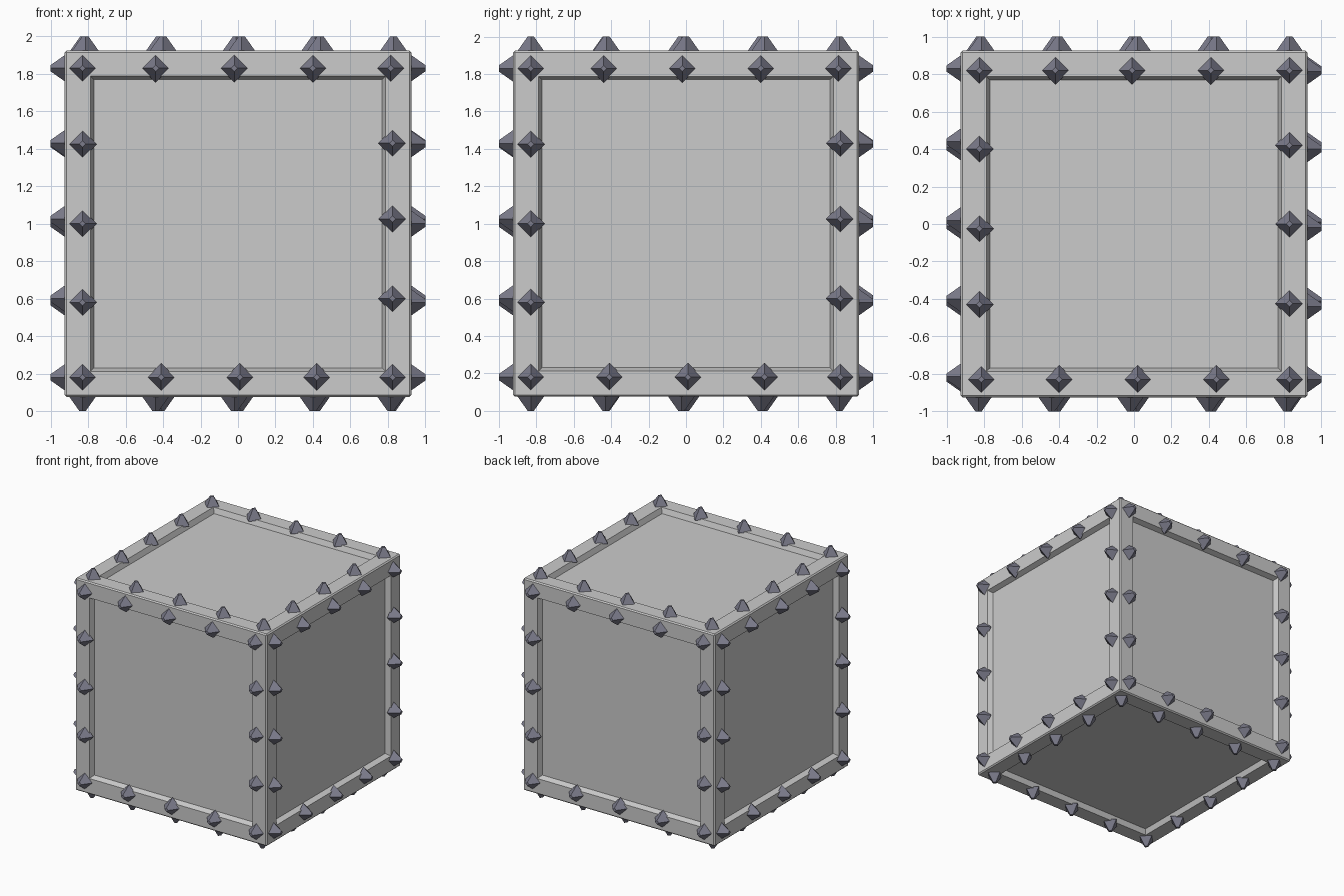
import bpy, bmesh
from mathutils import Vector, Matrix

if "Cube" in bpy.data.objects:
    bpy.data.objects.remove(bpy.data.objects["Cube"])

HALF, BEVEL = 0.925, 0.01
CENTRE = Vector((0, 0, 1))


def add_object(name, bm):
    mesh = bpy.data.meshes.new(name)
    bm.to_mesh(mesh)
    bm.free()
    obj = bpy.data.objects.new(name, mesh)
    bpy.context.collection.objects.link(obj)
    return obj


# Crate body: bevelled cube with a recessed panel on every side
bm = bmesh.new()
bmesh.ops.create_cube(bm, size=2 * HALF, matrix=Matrix.Translation(CENTRE))
bmesh.ops.bevel(bm, geom=bm.edges[:], offset=BEVEL, segments=1,
                affect='EDGES', profile=0.5)
sides = [f for f in bm.faces if f.calc_area() > 1]
bmesh.ops.inset_individual(bm, faces=sides, thickness=HALF - BEVEL - 0.735)
bmesh.ops.inset_individual(bm, faces=sides, thickness=0.025, depth=-0.045)
add_object("crate_body", bm)

# Stud layout on one side, as (right, up) from the side's centre
layout = [(u, 0.83) for u in (-0.83, -0.44, -0.02, 0.40, 0.815)]
layout += [(u, -0.82) for u in (-0.83, -0.41, 0.01, 0.42, 0.825)]
layout += [(-0.83, v) for v in (0.425, 0.0, -0.42)]
layout += [(0.825, v) for v in (0.43, 0.025, -0.40)]

# Right and up directions of each side
X, Y, Z = Vector((1, 0, 0)), Vector((0, 1, 0)), Vector((0, 0, 1))
frames = {
    "front": (X, Z), "right": (Y, Z), "back": (-X, Z), "left": (-Y, Z),
    "top": (-X, -Y), "bottom": (X, -Y),
}

stud_mat = bpy.data.materials.new("dark_metal")
stud_mat.diffuse_color = (0.2, 0.2, 0.26, 1)
stud_mat.use_nodes = True
stud_mat.node_tree.nodes["Principled BSDF"].inputs["Base Color"].default_value = stud_mat.diffuse_color

# Studs: blunt four-sided spikes around each panel
SINK, TIP = 0.01, 0.075
for side, (right, up) in frames.items():
    normal = right.cross(up)
    bm = bmesh.new()
    for u, v in layout:
        pos = CENTRE + right * u + up * v + normal * (HALF + (TIP - SINK) / 2)
        m = Matrix((right, up, normal)).transposed().to_4x4()
        m.translation = pos
        bmesh.ops.create_cone(bm, cap_ends=True, segments=4, radius1=0.077,
                              radius2=0.017, depth=TIP + SINK, matrix=m)
    # Turn the four corners onto the side's right and up axes if needed
    bm.verts.ensure_lookup_table()
    first = bm.verts[0].co - (CENTRE + right * layout[0][0] + up * layout[0][1])
    if min(abs(first.dot(right)), abs(first.dot(up))) > 0.01:
        for i, (u, v) in enumerate(layout):
            c = CENTRE + right * u + up * v
            bmesh.ops.rotate(bm, verts=bm.verts[i * 8:i * 8 + 8], cent=c,
                             matrix=Matrix.Rotation(0.785398, 3, normal))
            bm.verts.ensure_lookup_table()
    add_object(side + "_studs", bm).data.materials.append(stud_mat)
